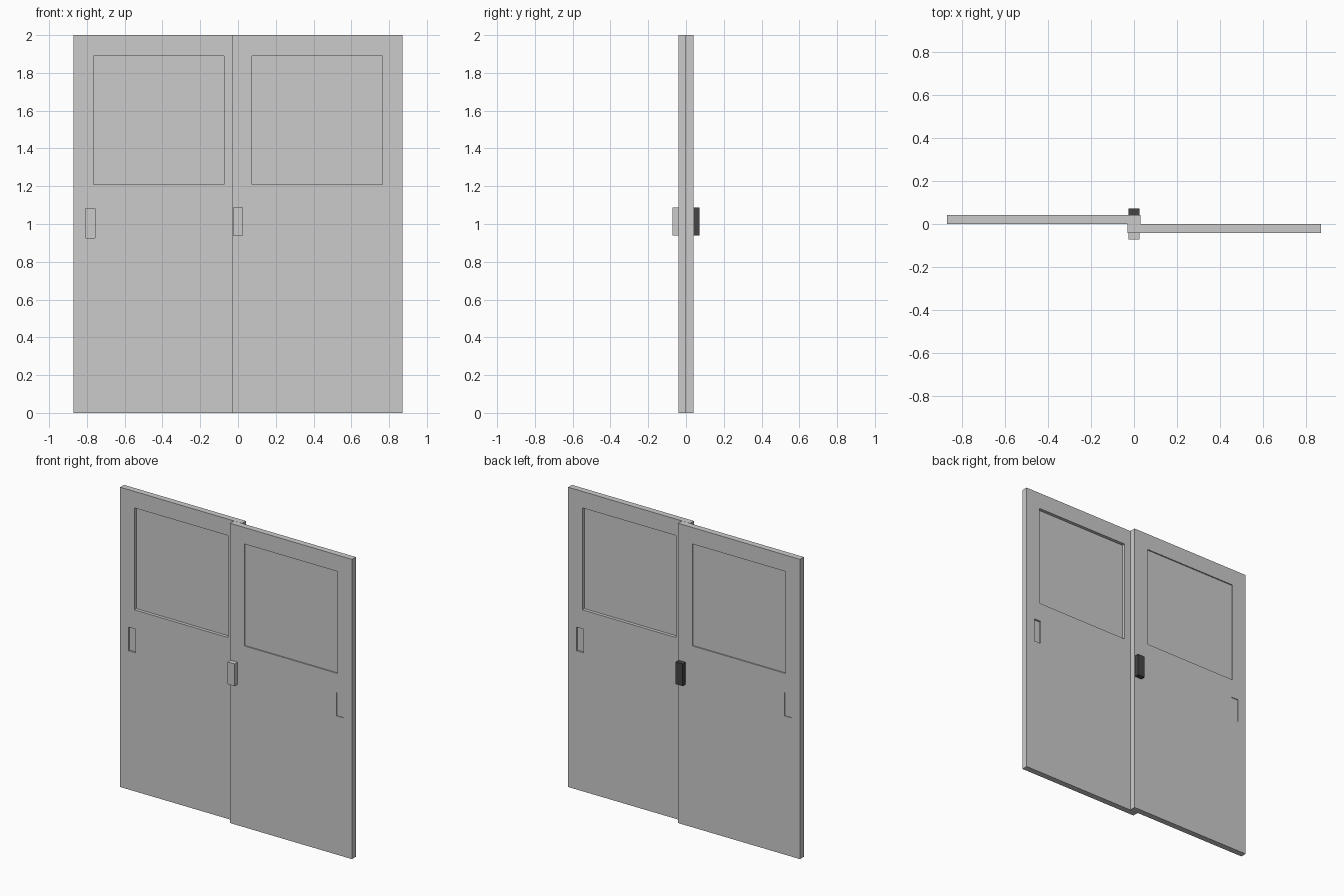
import bpy, bmesh
from mathutils import Matrix
from math import pi

if "Cube" in bpy.data.objects:
    bpy.data.objects.remove(bpy.data.objects["Cube"])

T = 0.041            # door thickness
WIN_X, WIN_Z = (0.075, 0.765), (1.21, 1.89)
PULL_X, PULL_Z = (0.757, 0.808), (0.925, 1.083)


def add_box(bm, xr, yr, zr):
    size = [r[1] - r[0] for r in (xr, yr, zr)]
    mid = [(r[0] + r[1]) / 2 for r in (xr, yr, zr)]
    bmesh.ops.create_cube(bm, size=1, matrix=Matrix.Translation(mid) @ Matrix.Diagonal((*size, 1)))


def make(name, *boxes):
    bm = bmesh.new()
    for b in boxes:
        add_box(bm, *b)
    me = bpy.data.meshes.new(name)
    bm.to_mesh(me)
    bm.free()
    ob = bpy.data.objects.new(name, me)
    bpy.context.collection.objects.link(ob)
    return ob


def half_turn(ob, name):
    """Copy a part rotated 180 degrees about the z axis."""
    twin = ob.copy()
    twin.data = ob.data.copy()
    twin.name = name
    twin.data.transform(Matrix.Rotation(pi, 4, 'Z'))
    bpy.context.collection.objects.link(twin)
    return twin


# Right sliding panel with a window opening and shallow finger pulls on both faces
door = make("right_door", ((-0.03, 0.87), (-T, -0.0005), (0, 2)))
cutter = make("recess_cutter",
              (WIN_X, (-T - 0.05, 0.05), WIN_Z),
              (PULL_X, (-T - 0.05, -T + 0.005), PULL_Z),
              (PULL_X, (-0.0125, 0.05), PULL_Z))
cutter.hide_render = True
mod = door.modifiers.new("recesses", 'BOOLEAN')
mod.operation = 'DIFFERENCE'
mod.solver = 'EXACT'
mod.object = cutter
bpy.context.view_layer.objects.active = door
bpy.ops.object.modifier_apply(modifier=mod.name)
bpy.data.objects.remove(cutter)

# Window pane set close to the outer face
pane = make("right_window_pane", (WIN_X, (-T + 0.008, -0.022), WIN_Z))

# Handle block on the overlapping edge
handle = make("front_handle", ((-0.026, 0.026), (-0.072, -T), (0.94, 1.088)))

# Left panel is the same door turned around
half_turn(door, "left_door")
half_turn(pane, "left_window_pane")
back = half_turn(handle, "back_handle")
dark = bpy.data.materials.new("dark_grey")
dark.diffuse_color = (0.06, 0.06, 0.06, 1)
dark.use_nodes = True
dark.node_tree.nodes["Principled BSDF"].inputs["Base Color"].default_value = dark.diffuse_color
back.data.materials.append(dark)
